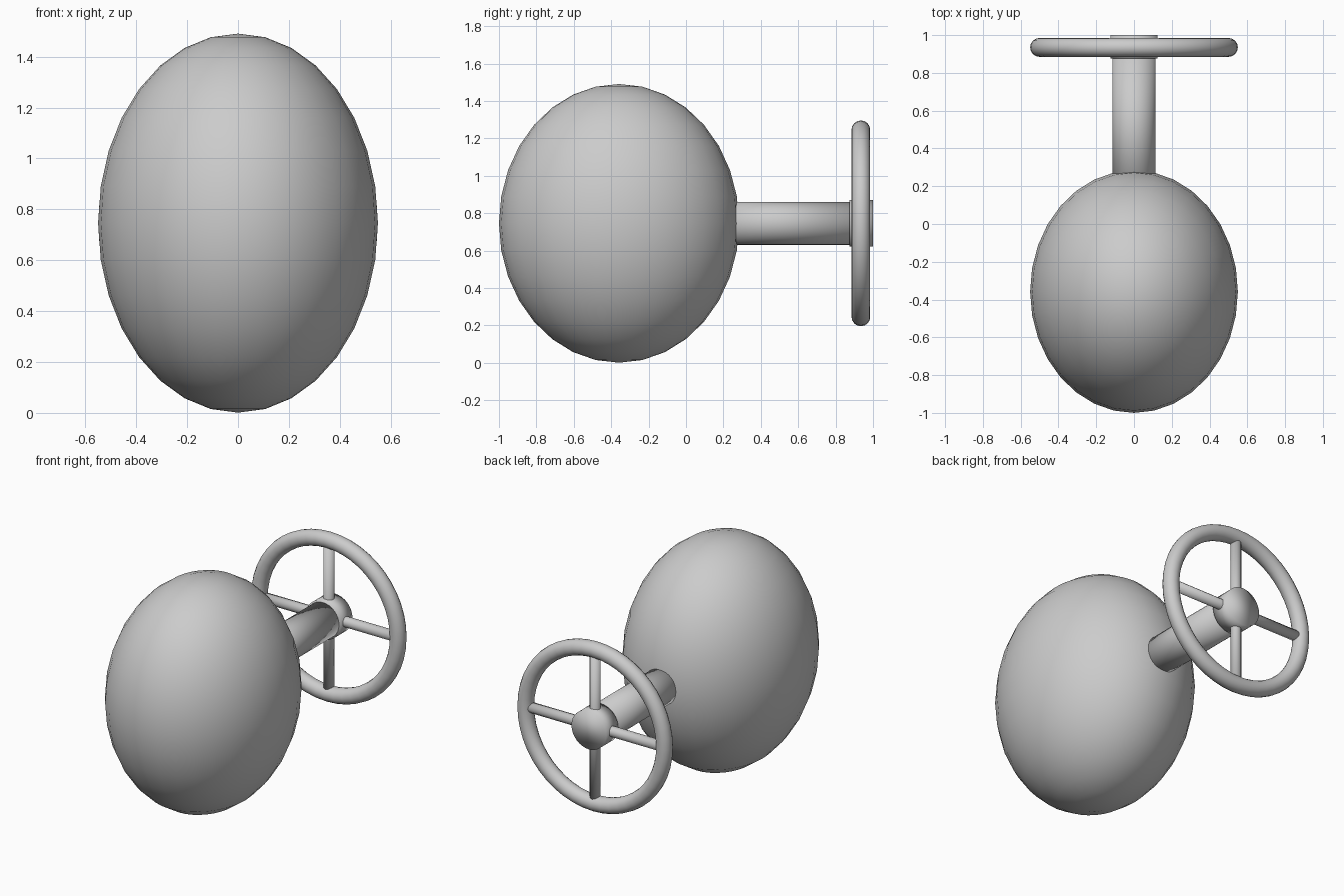
import bpy, math

if "Cube" in bpy.data.objects:
    bpy.data.objects.remove(bpy.data.objects["Cube"])

grey = bpy.data.materials.new("light_grey")
grey.diffuse_color = (0.6, 0.6, 0.6, 1)
grey.use_nodes = True
grey.node_tree.nodes["Principled BSDF"].inputs["Base Color"].default_value = grey.diffuse_color

CZ = 0.746        # height of the common axis
WHEEL_Y = 0.935   # plane of the wheel


def finish(name):
    ob = bpy.context.object
    ob.name = name
    ob.data.materials.append(grey)
    bpy.ops.object.shade_smooth()
    return ob


def cylinder(name, radius, length, loc, rot, sides=32):
    bpy.ops.mesh.primitive_cylinder_add(vertices=sides, radius=radius, depth=length,
                                        location=loc, rotation=rot)
    return finish(name)


# Egg-shaped body
bpy.ops.mesh.primitive_uv_sphere_add(segments=32, ring_count=16, radius=1,
                                     location=(0, -0.358, CZ))
body = finish("body")
body.scale = (0.55, 0.642, 0.745)

# Stem and hub run along y
along_y = (math.pi / 2, 0, 0)
cylinder("stem", 0.115, 0.80, (0, 0.50, CZ), along_y)
cylinder("hub", 0.125, 0.125, (0, 0.9375, CZ), along_y)

# Wheel rim
bpy.ops.mesh.primitive_torus_add(major_radius=0.5, minor_radius=0.05,
                                 major_segments=48, minor_segments=16,
                                 location=(0, WHEEL_Y, CZ), rotation=along_y)
finish("wheel_rim")

# Two crossing bars make four spokes
for i, name in enumerate(("spoke_vertical", "spoke_horizontal")):
    cylinder(name, 0.033, 0.98, (0, WHEEL_Y, CZ), (0, i * math.pi / 2, 0), 12)
